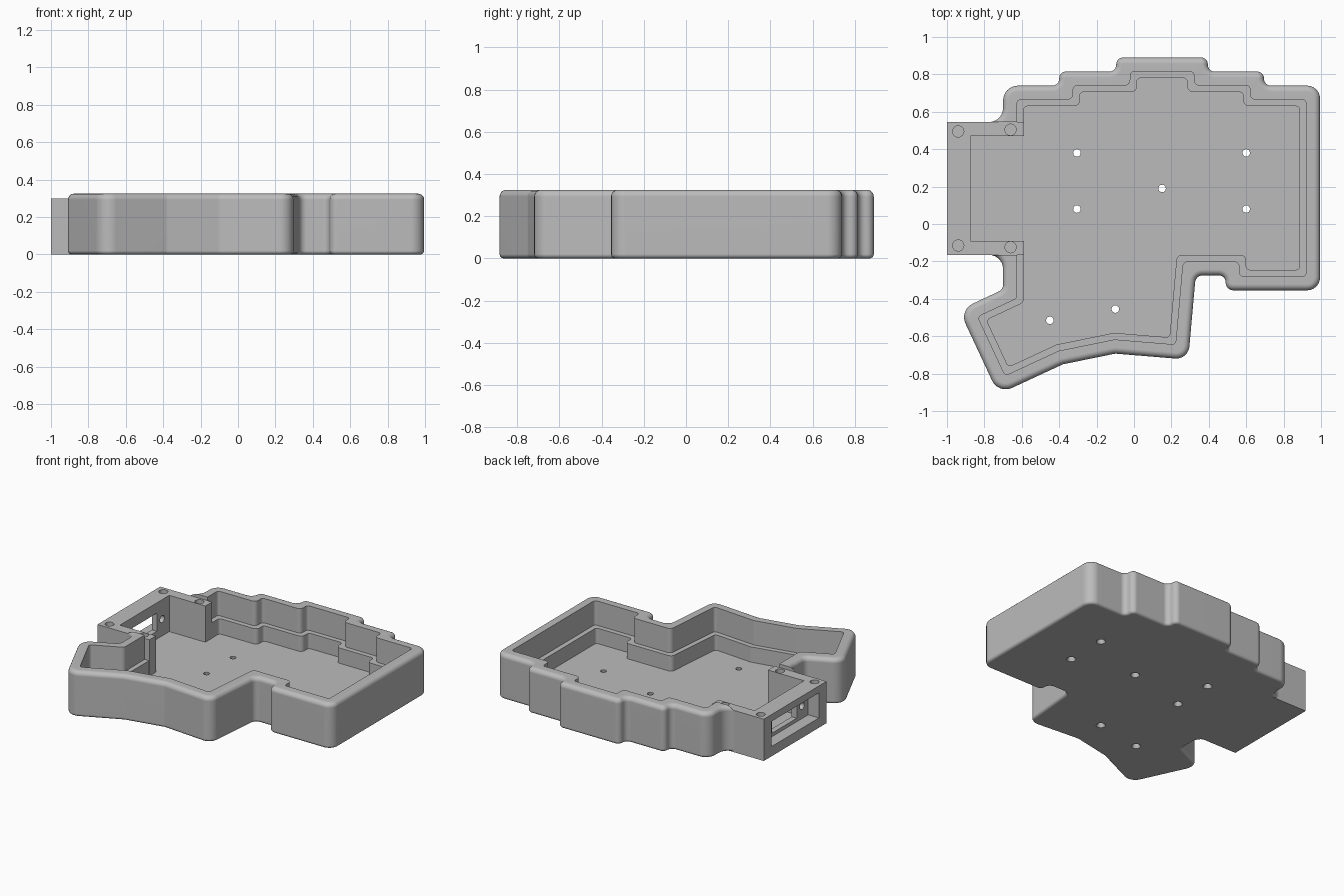
import bpy, bmesh, math
from mathutils import Vector, Matrix

if "Cube" in bpy.data.objects:
    bpy.data.objects.remove(bpy.data.objects["Cube"])

mat = bpy.data.materials.new("plain_grey")
mat.use_nodes = True
GREY = (0.5, 0.5, 0.5, 1)
mat.diffuse_color = GREY
mat.node_tree.nodes["Principled BSDF"].inputs["Base Color"].default_value = GREY

HEIGHT, FLOOR, LEDGE, BAY_TOP = 0.325, 0.04, 0.15, 0.3
BAY_END = -0.588

# Tray plan, counter-clockwise: x, y, corner radius
PLAN = [
    (-.725, -.91, .08), (-.38, -.75, .05), (-.1, -.693, .05), (.29, -.725, .07),
    (.33, -.275, .04), (.49, -.275, .036), (.49, -.355, .042), (.995, -.355, .07),
    (.995, .74, .07), (.695, .74, .036), (.695, .815, .036), (.395, .815, .036),
    (.395, .89, .036), (-.095, .89, .036), (-.095, .815, .036), (-.4, .815, .036),
    (-.4, .74, .036), (-.7, .74, .08), (-.7, .545, .075), (-.95, .545, .004),
    (-.95, -.165, .004), (-.7, -.165, .075), (-.7, -.35, .04), (-.935, -.46, .08),
]


def outline(inset, steps=7):
    """Rounded plan moved inwards, always with the same point count."""
    result, count = [], len(PLAN)
    for i, (x, y, r) in enumerate(PLAN):
        p = Vector((x, y))
        d1 = (p - Vector(PLAN[i - 1][:2])).normalized()
        d2 = (Vector(PLAN[(i + 1) % count][:2]) - p).normalized()
        n1, n2 = Vector((-d1.y, d1.x)), Vector((-d2.y, d2.x))
        miter = (n1 + n2) / (1 + n1.dot(n2))
        side = 1 if d1.x * d2.y - d1.y * d2.x > 0 else -1
        if inset > .05:
            r = .02 if side > 0 else .03
        else:
            r = max(r - side * inset, .004)
        centre = p + miter * (inset + side * r)
        a1 = math.atan2(-side * n1.y, -side * n1.x)
        turn = side * math.acos(max(-1, min(1, d1.dot(d2))))
        for k in range(steps):
            a = a1 + turn * k / (steps - 1)
            result.append(centre + r * Vector((math.cos(a), math.sin(a))))
    return result


def finish(name, bm):
    bmesh.ops.recalc_face_normals(bm, faces=bm.faces)
    mesh = bpy.data.meshes.new(name)
    bm.to_mesh(mesh)
    bm.free()
    obj = bpy.data.objects.new(name, mesh)
    bpy.context.collection.objects.link(obj)
    mesh.materials.append(mat)
    return obj


def loft(name, layers):
    bm = bmesh.new()
    rings = [[bm.verts.new((p.x, p.y, z)) for p in outline(inset)] for inset, z in layers]
    for a, b in zip(rings, rings[1:]):
        for i in range(len(a)):
            j = (i + 1) % len(a)
            bm.faces.new((a[i], a[j], b[j], b[i]))
    bm.faces.new(rings[0])
    bm.faces.new(rings[-1])
    return finish(name, bm)


def block(name, low, high):
    bm = bmesh.new()
    bmesh.ops.create_cube(bm, size=1)
    for v in bm.verts:
        v.co = [lo + (c + .5) * (hi - lo) for c, lo, hi in zip(v.co, low, high)]
    return finish(name, bm)


def drill(centre, r1, r2, depth, along_x=False):
    bm = bmesh.new()
    turn = Matrix.Rotation(math.pi / 2, 4, 'Y') if along_x else Matrix()
    bmesh.ops.create_cone(bm, cap_ends=True, segments=24, radius1=r1, radius2=r2,
                          depth=depth, matrix=Matrix.Translation(centre) @ turn)
    return finish("drill", bm)


def cut(target, cutter):
    mod = target.modifiers.new("cut", 'BOOLEAN')
    mod.operation, mod.solver, mod.object = 'DIFFERENCE', 'EXACT', cutter
    bpy.context.view_layer.objects.active = target
    bpy.ops.object.modifier_apply(modifier=mod.name)
    bpy.data.objects.remove(cutter)


def shade(obj):
    bpy.ops.object.select_all(action='DESELECT')
    obj.select_set(True)
    bpy.context.view_layer.objects.active = obj
    bpy.ops.object.shade_smooth_by_angle(angle=math.radians(32))
    mod = obj.modifiers.new("even_normals", 'WEIGHTED_NORMAL')
    mod.keep_sharp = True


# Tray: rounded shell, rim, stepped inner wall and floor in one loft
def fillet(radius, top):
    for k in range(6):
        a = math.pi / 2 * k / 5
        if top:
            yield radius * (1 - math.cos(a)), HEIGHT - radius * (1 - math.sin(a))
        else:
            yield radius * (1 - math.sin(a)), radius * (1 - math.cos(a))


inside = [(.075, HEIGHT), (.075, LEDGE), (.11, LEDGE), (.11, FLOOR)]
tray = loft("tray", [*fillet(.02, False), *fillet(.032, True), *inside])

# Gap in the side wall for the connector bay
cut(tray, block("gap", (-1.2, -.166, -.1), (BAY_END, .546, .5)))

# Countersunk screw holes through the floor
for x, y in [(-.305, .38), (.6, .38), (.15, .19), (-.305, .08), (.6, .08),
             (-.1, -.455), (-.45, -.515)]:
    cut(tray, drill((x, y, .02), .02, .02, .1))
    cut(tray, drill((x, y, .005), .036, .02, .03))
shade(tray)

# Connector bay: open box with a recessed end plate
bay = block("connector_bay", (-1, -.166, 0), (BAY_END, .546, BAY_TOP))
MID = .19
cut(bay, block("bay_inside", (-.875, MID - .28, FLOOR), (-.4, MID + .28, .5)))
cut(bay, block("end_recess", (-1.1, MID - .27, .07), (-.915, MID + .27, .25)))
cut(bay, block("end_window", (-1.1, MID - .14, .095), (-.8, MID + .14, .225)))
for side in (-1, 1):
    cut(bay, drill((-.9, MID + side * .2, .16), .025, .025, .2, along_x=True))
    for x, offset in ((-.94, .305), (-.66, .314)):
        cut(bay, drill((x, MID + side * offset, BAY_TOP), .03, .03, .3))
shade(bay)
